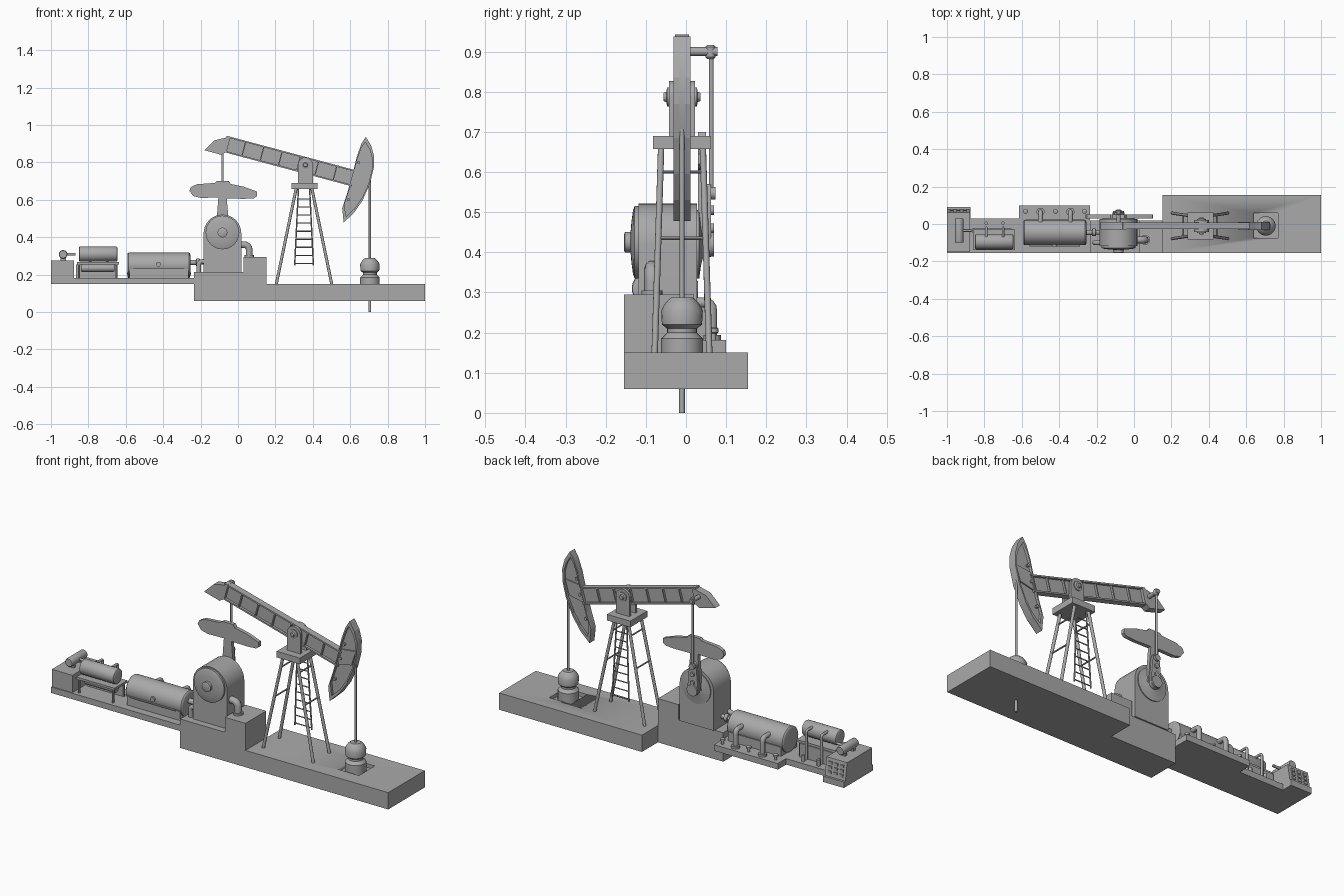
import bpy, bmesh, math
from mathutils import Vector

if "Cube" in bpy.data.objects:
    bpy.data.objects.remove(bpy.data.objects["Cube"])

steel = bpy.data.materials.new("grey_steel")
steel.diffuse_color = (0.4, 0.4, 0.4, 1)
steel.use_nodes = True
steel.node_tree.nodes["Principled BSDF"].inputs["Base Color"].default_value = steel.diffuse_color
YC = -0.01  # plane of the walking beam


def finish(name, bm, smooth=True):
    bmesh.ops.recalc_face_normals(bm, faces=bm.faces)
    me = bpy.data.meshes.new(name)
    bm.to_mesh(me)
    bm.free()
    ob = bpy.data.objects.new(name, me)
    bpy.context.collection.objects.link(ob)
    me.materials.append(steel)
    if smooth:
        bpy.ops.object.select_all(action='DESELECT')
        ob.select_set(True)
        bpy.context.view_layer.objects.active = ob
        bpy.ops.object.shade_smooth_by_angle(angle=math.radians(35))
    return ob


def prism(name, pts, a, b, axis='y'):
    """Extrude an xz profile along y, a yz profile along x, or an xy profile along z."""
    put = {'y': lambda p, t: (p[0], t, p[1]), 'x': lambda p, t: (t, p[0], p[1]),
           'z': lambda p, t: (p[0], p[1], t)}[axis]
    bm = bmesh.new()
    f = bm.faces.new([bm.verts.new(put(p, a)) for p in pts])
    r = bmesh.ops.extrude_face_region(bm, geom=[f])
    d = Vector(put((0, 0), b - a))
    bmesh.ops.translate(bm, vec=d, verts=[v for v in r['geom'] if isinstance(v, bmesh.types.BMVert)])
    return finish(name, bm)


def box(name, x0, x1, y0, y1, z0, z1):
    return prism(name, [(x0, z0), (x1, z0), (x1, z1), (x0, z1)], y0, y1)


def lathe(name, p, q, prof, n=24):
    """Revolve (distance, radius) pairs around the line from p towards q."""
    p, d = Vector(p), (Vector(q) - Vector(p)).normalized()
    rot = d.to_track_quat('Z', 'Y')
    bm = bmesh.new()
    rings = [[bm.verts.new(p + rot @ Vector((r * math.cos(2 * math.pi * i / n),
              r * math.sin(2 * math.pi * i / n), t))) for i in range(n)] for t, r in prof]
    for a, b in zip(rings, rings[1:]):
        for i in range(n):
            bm.faces.new((a[i], a[(i + 1) % n], b[(i + 1) % n], b[i]))
    bm.faces.new(rings[0])
    bm.faces.new(rings[-1])
    return finish(name, bm)


def rod(name, p, q, r, n=12):
    return lathe(name, p, q, [(0, r), ((Vector(q) - Vector(p)).length, r)], n)


def tank(name, p, q, r, e=0.006):
    L = (Vector(q) - Vector(p)).length
    return lathe(name, p, q, [(0, r * .86), (e * .4, r * .96), (e, r), (L - e, r), (L - e * .4, r * .96), (L, r * .86)], 32)


def pipe(name, pts, r):
    """Bent pipe with rounded corners."""
    cu = bpy.data.curves.new(name, 'CURVE')
    cu.dimensions, cu.bevel_depth, cu.bevel_resolution, cu.use_fill_caps = '3D', r, 3, True
    pts = [Vector(p) for p in pts]
    path = [pts[0]]
    for a, b, c in zip(pts, pts[1:], pts[2:]):
        s, e = b + (a - b).normalized() * r * 1.6, b + (c - b).normalized() * r * 1.6
        path += [s * (1 - t) ** 2 + b * 2 * t * (1 - t) + e * t * t for t in (0, .25, .5, .75, 1)]
    path.append(pts[-1])
    sp = cu.splines.new('POLY')
    sp.points.add(len(path) - 1)
    for k, v in zip(sp.points, path):
        k.co = (*v, 1)
    ob = bpy.data.objects.new(name, cu)
    bpy.context.collection.objects.link(ob)
    cu.materials.append(steel)
    bpy.ops.object.select_all(action='DESELECT')
    ob.select_set(True)
    bpy.context.view_layer.objects.active = ob
    bpy.ops.object.convert(target='MESH')


def arc(cx, cz, r, a0, a1, n=16):
    return [(cx + r * math.cos(math.radians(a0 + (a1 - a0) * i / n)),
             cz + r * math.sin(math.radians(a0 + (a1 - a0) * i / n))) for i in range(n + 1)]


# Foundation slab with a shallow well pit
slab = box("slab", 0.153, 1, -.155, .155, .06, .15)
pit = box("pit_cutter", .64, .77, -.075, .06, .13, .2)
pit.hide_render = True
pit.hide_set(True)
m = slab.modifiers.new("pit", 'BOOLEAN')
m.object, m.operation, m.solver = pit, 'DIFFERENCE', 'EXACT'

# Gearbox plinth and equipment platforms
prism("plinth", [(-.235, .06), (.153, .06), (.153, .295), (.03, .295), (.03, .215), (-.235, .215)], -.155, .02)
prism("platform", [(-1, -.155), (-.235, -.155), (-.235, .1), (-.615, .1), (-.615, .03), (-.875, .03),
                   (-.875, .09), (-1, .09)], .15, .182, 'z')

# Control console with button panel at the rear and a window at the end
prism("console", [(-.15, .182), (.078, .182), (.062, .275), (-.15, .275)], -1, -.878, 'x')
for i in range(3):
    for j in range(3):
        t = .25 + .25 * j
        y, z = .078 - .016 * t, .182 + .093 * t
        x = -.975 + .035 * i
        box("console_button", x - .01, x + .01, y - .004, y + .005, z - .007, z + .007)
box("console_window", -1.0, -.996, -.03, .02, .215, .25)

# Small drum above the console
tank("console_drum", (-.935, -.1, .308), (-.935, .03, .308), .023)
for y in (-.07, 0):
    box("drum_foot", -.95, -.92, y - .008, y + .008, .27, .295)
rod("drum_shaft", (-.935, -.035, .308), (-.87, -.035, .308), .007)

# Small tank on its stand
tank("small_tank", (-.85, -.095, .31), (-.645, -.095, .31), .04)
box("tank_stand", -.862, -.635, -.14, -.03, .255, .267)
tank("pump_body", (-.84, -.085, .235), (-.66, -.085, .235), .02)
box("stand_panel", -.865, -.655, -.045, -.025, .182, .255)
for x in (-.85, -.65):
    for y in (-.13, -.04):
        rod("stand_leg", (x, y, .18), (x, y, .257), .006, 8)
for x in (-.79, -.7):
    pipe("small_tank_pipe", [(x, -.085, .335), (x, -.02, .335), (x, -.02, .18)], .007)
    rod("pump_valve", (x, .005, .18), (x, .005, .215), .009)

# Large tank with cradle, rail and outlet pipes
tank("large_tank", (-.592, -.045, .25), (-.255, -.045, .25), .067)
box("tank_cradle", -.58, -.265, -.113, .023, .18, .23)
box("tank_rail", -.56, -.29, -.119, -.11, .227, .232)
rod("tank_knob", (-.425, -.1, .255), (-.425, -.12, .255), .013)
for x in (-.5, -.34):
    pipe("outlet_pipe", [(x, 0, .275), (x, .065, .275), (x, .065, .18)], .013)
    rod("outlet_flange", (x, .065, .182), (x, .065, .194), .022)
for x in (-.58, -.42, -.265):
    lathe("floor_valve", (x, .068, .18), (x, .068, 1), [(0, .007), (.018, .007), (.02, .013), (.03, .013), (.034, .006)], 12)
lathe("drive_coupling", (-.255, -.045, .265), (-.17, -.045, .265), [(0, .014), (.03, .014), (.032, .02), (.05, .02), (.052, .012), (.09, .012)])

# Gearbox housing with rounded top and drum covers
prism("gearbox", [(.018, .215)] + arc(-.083, .42, .101, 0, 180) + [(-.184, .215)], -.118, .028)
lathe("front_cover", (-.083, -.112, .425), (-.083, -1, .425),
      [(0, .09), (.016, .09), (.02, .08), (.024, .05), (.026, .026), (.04, .026), (.043, .018)], 32)
lathe("rear_cover", (-.083, .025, .42), (-.083, 1, .42), [(0, .085), (.008, .085), (.012, .055), (.018, .03), (.045, .03)], 32)
pipe("front_elbow", [(-.01, -.085, .36), (.06, -.085, .36), (.06, -.085, .29)], .019)
lathe("elbow_flange", (.06, -.085, .293), (.06, -.085, 1), [(0, .026), (.012, .026)])
pipe("side_elbow", [(-.16, -.1, .27), (-.21, -.1, .27), (-.21, -.1, .21)], .013)

# Counterweight wings on a stem, and crank arm
prism("counterweight", [(-.12, .42), (-.083, .39), (-.045, .42), (-.06, .607), (.03, .605), (.085, .608), (.102, .62),
      (.1, .645), (.03, .67), (-.04, .685), (-.05, .70), (-.115, .70), (-.125, .69), (-.22, .683), (-.252, .668),
      (-.26, .648), (-.24, .62), (-.2, .61), (-.105, .612)], .03, .05)
prism("crank_arm", arc(-.083, .42, .032, 180, 360, 8) + arc(-.083, .55, .02, 0, 180, 8), .048, .062)
for z in (.46, .505):
    rod("crank_bolt", (-.083, .06, z), (-.083, .07, z), .012)
rod("crank_pin", (-.083, .055, .547), (-.083, .074, .547), .016)

# Connecting link and its upper pin
rod("link", (-.083, .063, .545), (-.083, .063, .9), .006)
rod("upper_pin", (-.083, YC, .9), (-.083, .078, .9), .011)
lathe("link_head", (-.083, .061, .882), (-.083, .061, 1), [(0, .009), (.004, .012), (.03, .012), (.034, .009)])

# Walking beam: flanges, web, stiffeners and tail
A, B = Vector((-.06, .942)), Vector((.632, .757))
u = (B - A).normalized()
n = Vector((u.y, -u.x))
L, H = (B - A).length, .088


def strip(name, s0, s1, d0, d1, w):
    prism(name, [A + u * s + n * d for s, d in ((s0, d0), (s1, d0), (s1, d1), (s0, d1))], YC - w, YC + w)


strip("top_flange", 0, L, 0, .008, .018)
strip("bottom_flange", 0, L, H - .008, H, .018)
strip("beam_web", 0, L, .004, H - .004, .005)
for i in range(8):
    s = .005 + i * (L - .01) / 7
    strip("stiffener", s - .003, s + .003, .004, H - .004, .016)
prism("beam_tail", [(-.04, .938), (-.125, .918), (-.18, .865), (-.088, .84), (-.06, .858)], YC - .02, YC + .02)

# Horse head: recessed plate with thick rim
outer = [(.683, .937), (.712, .89), (.727, .835), (.726, .77), (.705, .685), (.665, .595), (.62, .53), (.565, .478)]
inner = [(.557, .555), (.585, .64), (.612, .735), (.635, .83), (.66, .9)]
prof = outer + inner
prism("head_plate", prof, YC - .007, YC + .007)
c = Vector((.655, .72))
for i, p in enumerate(prof):
    p, q = Vector(p), Vector(prof[(i + 1) % len(prof)])
    prism("head_rim", [p, q, q + (c - q) * .13, p + (c - p) * .13], YC - .021, YC + .021)
for s in (-1, 1):
    for x, z in ((.625, .72), (.645, .8), (.59, .6)):
        rod("head_bolt", (x, YC, z), (x, YC + s * .02, z), .008, 8)
prism("head_bracket", [(.6, .68), (.69, .7), (.715, .78), (.63, .77)], YC - .014, YC + .014)

# Polished rod, wellhead and well pipe
rod("polished_rod", (.705, YC, .27), (.705, YC, .77), .006)
lathe("wellhead", (.705, YC, .13), (.705, YC, 1), [(0, .052), (.055, .052), (.07, .037), (.08, .037), (.09, .05),
      (.125, .052), (.14, .044), (.15, .036), (.158, .026)])
rod("well_pipe", (.705, YC, 0), (.705, YC, .07), .007)

# Tower: cap, legs, braces and a ladder on the rear side
box("tower_cap", .287, .425, YC - .072, YC + .072, .657, .69)


def leg(sx, sy, z):
    t = (z - .15) / .51
    return Vector((.353 + sx * (.148 - .106 * t), YC + sy * (.068 - .016 * t), z))


for sx in (-1, 1):
    for sy in (-1, 1):
        rod("tower_leg", leg(sx, sy, .148), leg(sx, sy, .66), .008)
    for z in (.435, .6):
        rod("tower_brace", leg(sx, -1, z), leg(sx, 1, z), .004, 8)
    rod("ladder_rail", (.353 + sx * .05, YC + .06, .25), (.353 + sx * .03, YC + .05, .66), .004, 8)
for i in range(9):
    z = .26 + i * .043
    w, y = .05 - .02 * (z - .25) / .41, YC + .06 - .01 * (z - .25) / .41
    rod("ladder_rung", (.353 - w, y, z), (.353 + w, y, z), .003, 8)

# Saddle bearing
for s in (-1, 1):
    y0, y1 = sorted((YC + s * .018, YC + s * .032))
    prism("bearing_plate", [(.4, .688)] + arc(.36, .787, .04, 0, 180) + [(.32, .688)], y0, y1)
    lathe("pivot_cap", (.36, YC, .787), (.36, YC + s, .787), [(0, .024), (.037, .024), (.039, .013), (.046, .01)])
